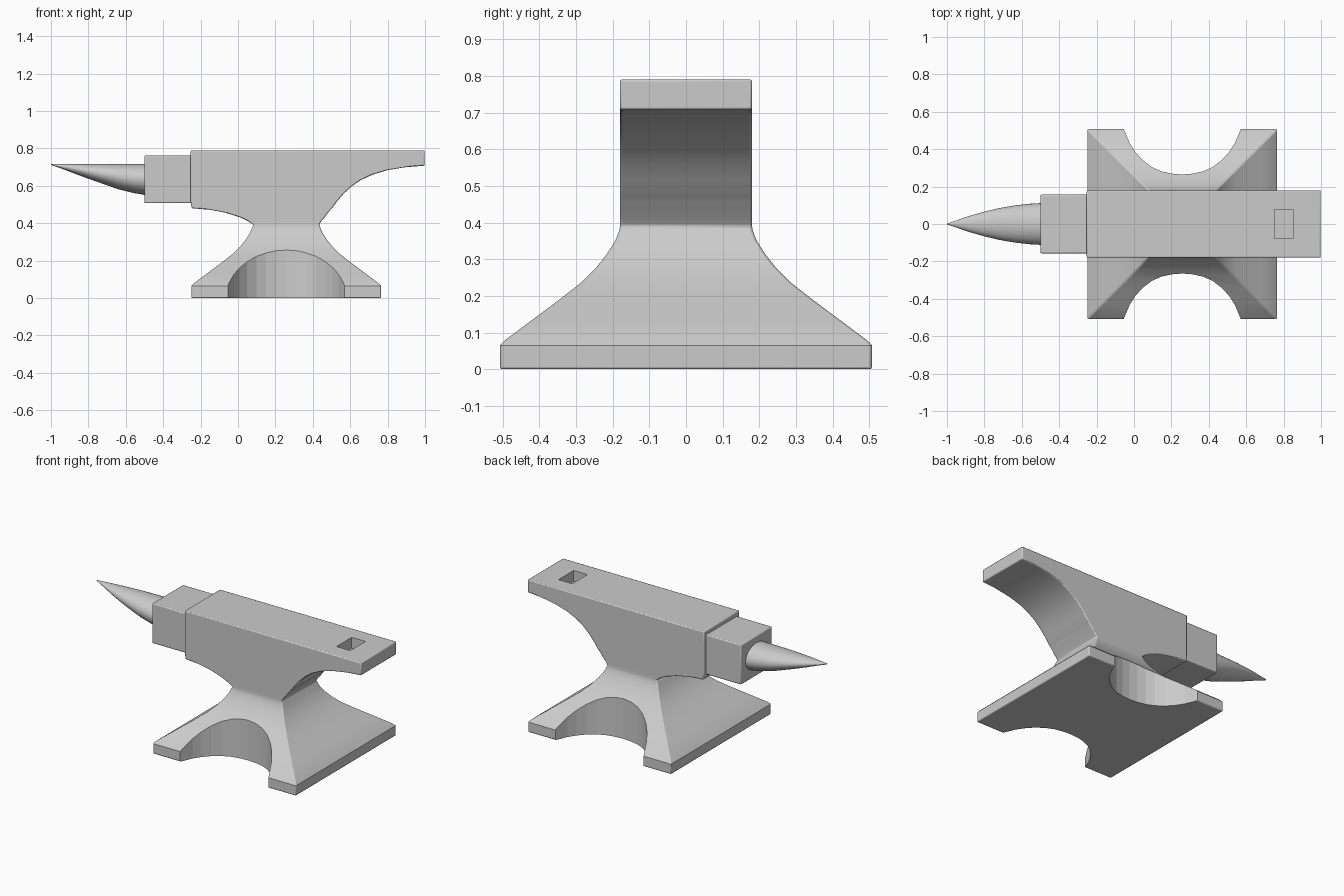
import bpy, bmesh
from math import cos, sin, tau

if "Cube" in bpy.data.objects:
    bpy.data.objects.remove(bpy.data.objects["Cube"])


def make_object(name, bm, bevel=0.0):
    bmesh.ops.recalc_face_normals(bm, faces=bm.faces)
    mesh = bpy.data.meshes.new(name)
    bm.to_mesh(mesh)
    bm.free()
    ob = bpy.data.objects.new(name, mesh)
    bpy.context.collection.objects.link(ob)
    if bevel:
        mod = ob.modifiers.new("soft_edges", 'BEVEL')
        mod.width = bevel
        mod.segments = 2
        mod.limit_method = 'ANGLE'
        mod.angle_limit = 0.75
        mod.use_clamp_overlap = False
    return ob


def loft(name, rings, bevel=0.0):
    """Skin a list of closed point rings and cap both ends."""
    bm = bmesh.new()
    loops = [[bm.verts.new(p) for p in ring] for ring in rings]
    n = len(loops[0])
    for a, b in zip(loops, loops[1:]):
        for i in range(n):
            j = (i + 1) % n
            bm.faces.new((a[i], a[j], b[j], b[i]))
    bm.faces.new(loops[0])
    bm.faces.new(loops[-1])
    return make_object(name, bm, bevel)


def rect(x0, x1, hy, z):
    return [(x0, -hy, z), (x1, -hy, z), (x1, hy, z), (x0, hy, z)]


def box(name, x0, x1, hy, z0, z1, bevel=0.0):
    return loft(name, [rect(x0, x1, hy, z0), rect(x0, x1, hy, z1)], bevel)


def cut(ob, cutter):
    cutter.hide_render = True
    cutter.hide_set(True)
    mod = ob.modifiers.new("cut", 'BOOLEAN')
    mod.operation = 'DIFFERENCE'
    mod.solver = 'EXACT'
    mod.object = cutter


def smooth(ob):
    bpy.ops.object.select_all(action='DESELECT')
    ob.select_set(True)
    bpy.context.view_layer.objects.active = ob
    bpy.ops.object.shade_smooth_by_angle(angle=0.6)


# Anvil body: square flared foot (half width, z), then waist to face
CX = 0.258
foot = [(0.507, 0), (0.507, 0.065), (0.495, 0.078), (0.42, 0.134), (0.345, 0.19),
        (0.285, 0.237), (0.245, 0.277), (0.215, 0.315), (0.192, 0.352), (0.182, 0.378)]
rings = [rect(CX - h, CX + h, h, z) for h, z in foot]
upper = [(0.085, 0.433, 0.39), (0.055, 0.445, 0.41), (0.01, 0.464, 0.432), (-0.07, 0.482, 0.457),
         (-0.15, 0.495, 0.472), (-0.248, 0.503, 0.48), (-0.253, 0.53, 0.517),
         (-0.253, 0.565, 0.558), (-0.253, 0.605, 0.595), (-0.253, 0.655, 0.63),
         (-0.253, 0.72, 0.66), (-0.253, 0.80, 0.684), (-0.253, 0.89, 0.699),
         (-0.253, 0.998, 0.708), (-0.253, 0.998, 0.79)]
rings += [rect(x0, x1, 0.18, z) for x0, x1, z in upper]
body = loft("anvil_body", rings, 0.006)

# Curved cutouts in the front and back of the foot
half = [(0.345, 0.6), (0.312, 0.505), (0.28, 0.43), (0.25, 0.384), (0.21, 0.34),
        (0.16, 0.303), (0.11, 0.281), (0.055, 0.269)]
arc = [(CX - x, y) for x, y in half] + [(CX, 0.265)] + [(CX + x, y) for x, y in reversed(half)]
for side, label in ((-1, "front"), (1, "back")):
    cutter = loft(label + "_foot_cutter",
                  [[(x, side * y, z) for x, y in arc] for z in (-0.1, 0.36)])
    cut(body, cutter)

# Square tool hole in the heel
cut(body, box("hole_cutter", 0.752, 0.85, 0.077, 0.72, 0.9))
smooth(body)

# Step block between face and horn
step = box("step_block", -0.5, -0.245, 0.157, 0.507, 0.762, 0.006)
smooth(step)

# Horn: oval sections (x, half width, bottom z) with a level top line
horn_sections = [(-0.49, 0.112, 0.55), (-0.56, 0.108, 0.562), (-0.64, 0.099, 0.582),
                 (-0.72, 0.085, 0.61), (-0.80, 0.066, 0.638), (-0.87, 0.046, 0.664),
                 (-0.93, 0.026, 0.687), (-0.98, 0.009, 0.705), (-1.0, 0.002, 0.712)]
rings = []
for x, hy, zb in horn_sections:
    zc, hz = (0.718 + zb) / 2, (0.718 - zb) / 2
    rings.append([(x, hy * cos(tau * i / 32), zc + hz * sin(tau * i / 32)) for i in range(32)])
horn = loft("horn", rings)
smooth(horn)
